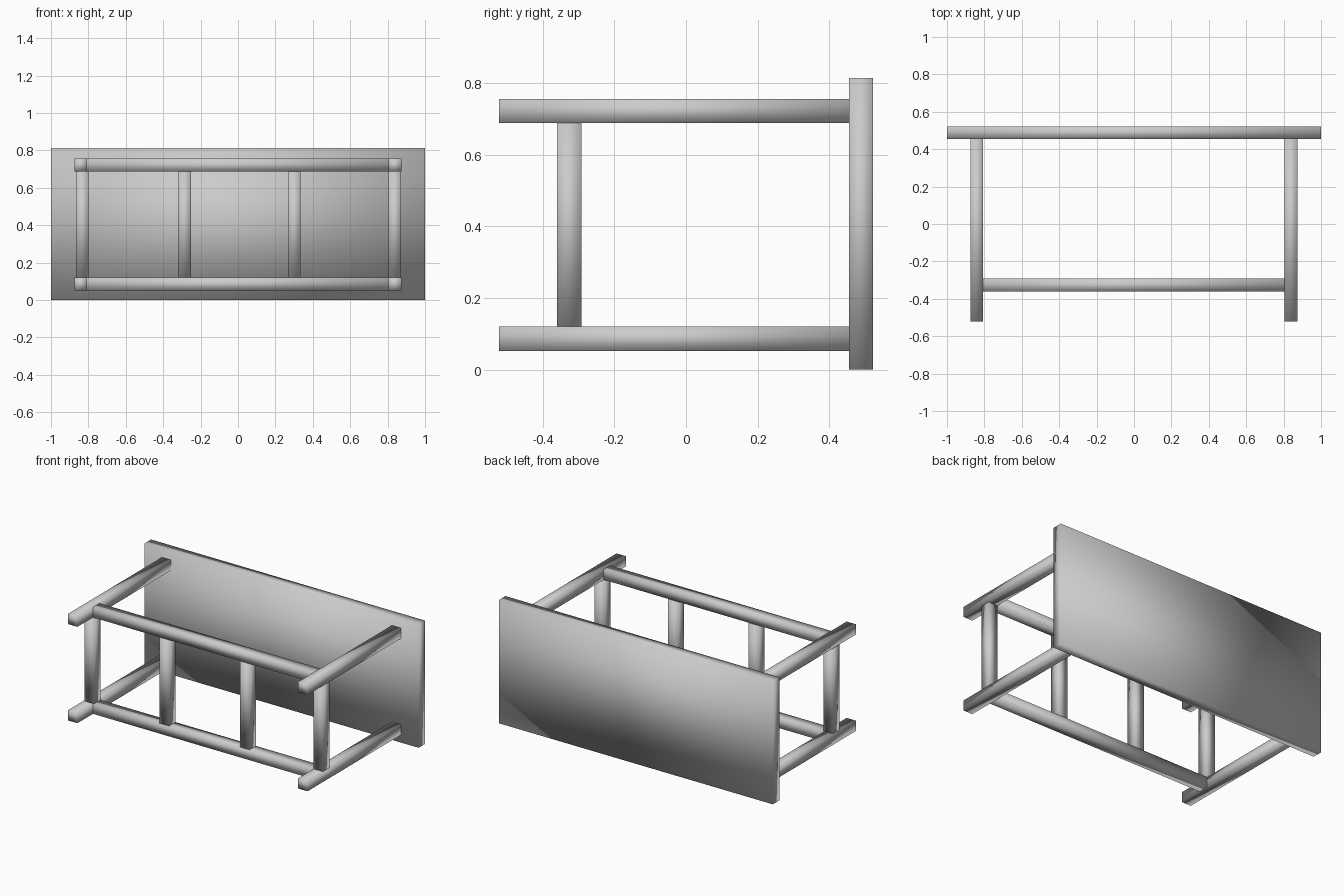
import bpy
import bmesh
from mathutils import Matrix, Vector

cube = bpy.data.objects.get("Cube")
if cube:
    bpy.data.objects.remove(cube)

grey = bpy.data.materials.new("light_grey")
grey.use_nodes = True
colour = (0.6, 0.6, 0.6, 1)
grey.diffuse_color = colour
grey.node_tree.nodes["Principled BSDF"].inputs["Base Color"].default_value = colour


def bar(name, x, y, z):
    """Soft-shaded box spanning the given (low, high) ranges."""
    low, high = Vector((x[0], y[0], z[0])), Vector((x[1], y[1], z[1]))
    bm = bmesh.new()
    bmesh.ops.create_cube(bm, size=1, matrix=Matrix.Translation((low + high) / 2)
                          @ Matrix.Diagonal((*(high - low), 1)))
    for face in bm.faces:
        face.smooth = True
    mesh = bpy.data.meshes.new(name)
    bm.to_mesh(mesh)
    bm.free()
    mesh.materials.append(grey)
    obj = bpy.data.objects.new(name, mesh)
    bpy.context.collection.objects.link(obj)


# Table lying on its long edge, top facing the back
bar("table_top", (-1, 1), (0.455, 0.522), (0, 0.814))

lower, upper = (0.052, 0.12), (0.688, 0.756)
left, right = (0.805, 0.873), (-0.875, -0.807)
rail_depth = (-0.36, -0.292)

# Four legs and the two long rails joining them
for level, z in (("lower", lower), ("upper", upper)):
    bar(f"{level}_left_leg", left, (-0.522, 0.455), z)
    bar(f"{level}_right_leg", right, (-0.522, 0.455), z)
    bar(f"{level}_long_rail", (right[1], left[0]), rail_depth, z)

# Short stretchers between the long rails and legs
for name, centre in (("right_end", -0.833), ("right_middle", -0.286),
                     ("left_middle", 0.301), ("left_end", 0.838)):
    bar(f"{name}_stretcher", (centre - 0.034, centre + 0.034),
        rail_depth, (lower[1], upper[0]))
